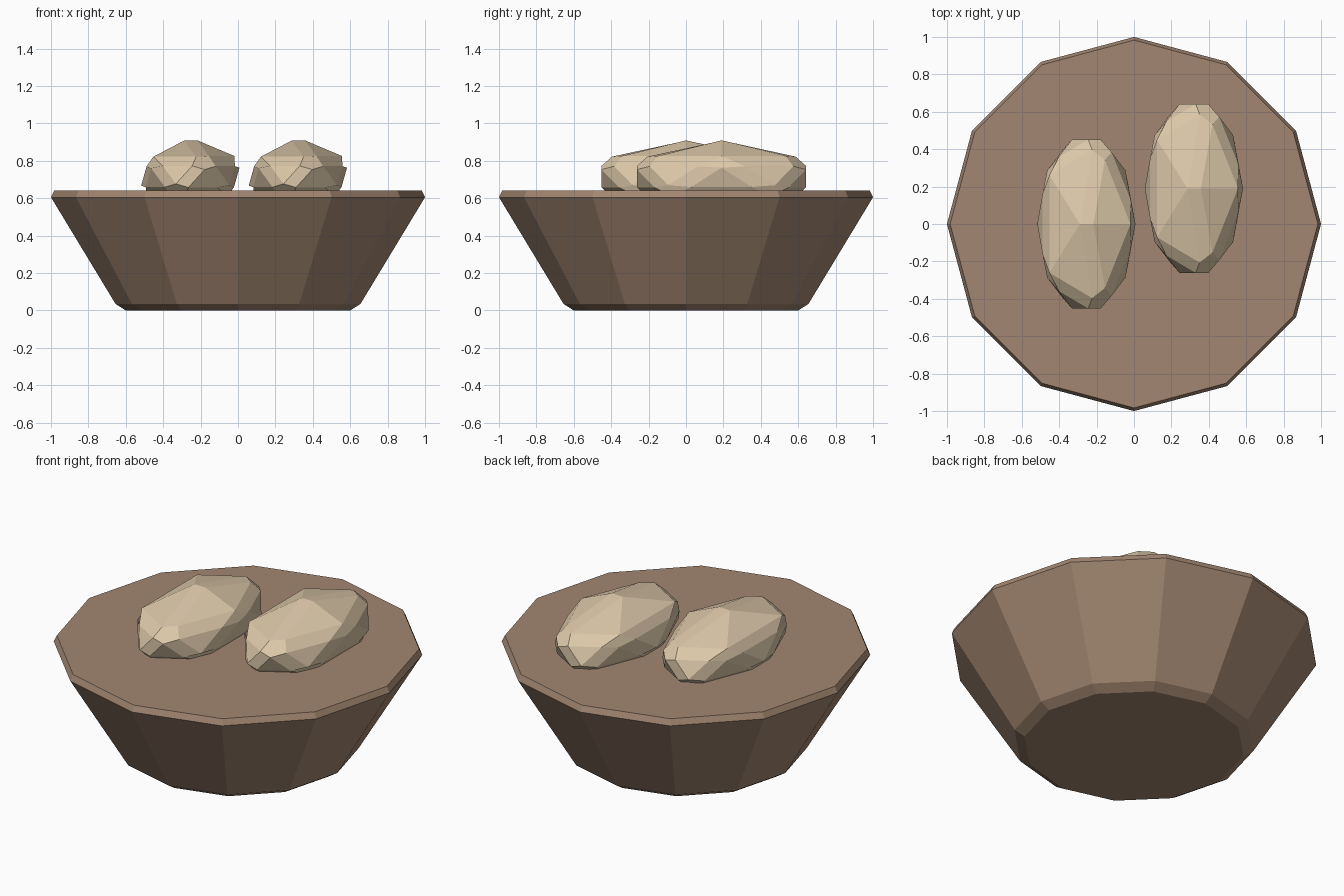
import bpy, bmesh, math

if "Cube" in bpy.data.objects:
    bpy.data.objects.remove(bpy.data.objects["Cube"])


def material(name, rgb):
    mat = bpy.data.materials.new(name)
    mat.diffuse_color = (*rgb, 1)
    mat.use_nodes = True
    mat.node_tree.nodes["Principled BSDF"].inputs["Base Color"].default_value = mat.diffuse_color
    return mat


def add_object(name, bm, mat):
    mesh = bpy.data.meshes.new(name)
    bmesh.ops.recalc_face_normals(bm, faces=bm.faces)
    bm.to_mesh(mesh)
    bm.free()
    mesh.materials.append(mat)
    obj = bpy.data.objects.new(name, mesh)
    bpy.context.collection.objects.link(obj)
    return obj


def bowl(name, profile, sides, mat):
    """Closed faceted body made of stacked rings (radius, height)."""
    bm = bmesh.new()
    rings = [[bm.verts.new((r * math.cos(2 * math.pi * i / sides),
                            r * math.sin(2 * math.pi * i / sides), z))
              for i in range(sides)] for r, z in profile]
    for low, high in zip(rings, rings[1:]):
        for i in range(sides):
            j = (i + 1) % sides
            bm.faces.new((low[i], low[j], high[j], high[i]))
    bm.faces.new(rings[0][::-1])
    bm.faces.new(rings[-1])
    return add_object(name, bm, mat)


def loaf(name, location, radii, mat):
    """Stretched icosahedron with its steep edges chamfered."""
    bm = bmesh.new()
    bmesh.ops.create_icosphere(bm, subdivisions=1, radius=1)
    bmesh.ops.scale(bm, vec=radii, verts=bm.verts)
    obj = add_object(name, bm, mat)
    obj.location = location
    bevel = obj.modifiers.new("chamfer", 'BEVEL')
    bevel.width = 0.04
    bevel.segments = 1
    bevel.limit_method = 'ANGLE'
    bevel.angle_limit = math.radians(30)
    return obj


brown = material("basket_brown", (0.36, 0.24, 0.165))
crust = material("bread_crust", (0.72, 0.58, 0.40))

# Solid twelve-sided bowl with chamfered rims
bowl("bowl", [(0.6, 0), (0.655, 0.035), (1.0, 0.605), (0.983, 0.64)], 12, brown)

# Two loaves half sunk into the top
for side, x, y in (("left", -0.255, 0), ("right", 0.32, 0.19)):
    loaf(f"{side}_loaf", (x, y, 0.715), (0.308, 0.56, 0.21), crust)
